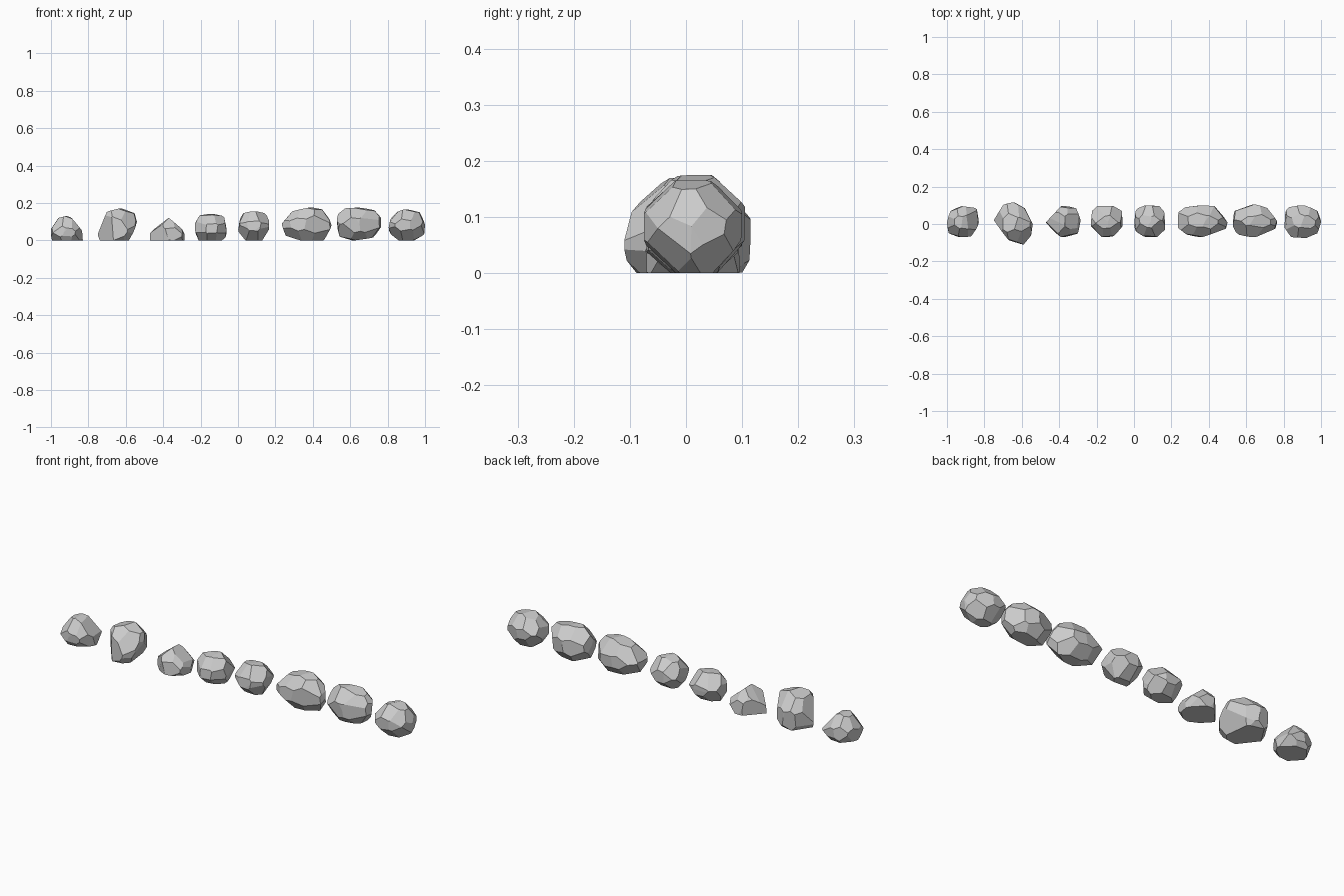
import bpy, bmesh, math, random
from mathutils import Vector

if "Cube" in bpy.data.objects:
    bpy.data.objects.remove(bpy.data.objects["Cube"])


def cut(bm, co, no):
    """Slice away everything on the outer side of a plane and cap the hole."""
    geom = bm.verts[:] + bm.edges[:] + bm.faces[:]
    r = bmesh.ops.bisect_plane(bm, geom=geom, dist=1e-6, plane_co=co,
                               plane_no=no, clear_outer=True)
    edges = [e for e in r['geom_cut'] if isinstance(e, bmesh.types.BMEdge) and e.is_boundary]
    if len(edges) >= 3:
        bmesh.ops.edgenet_fill(bm, edges=edges)


def profile_planes(pts, axis, mid, tilt):
    """Facet planes along a 2D outline (axis 1: x-z outline, axis 2: x-y outline)."""
    cx = sum(p[0] for p in pts) / len(pts)
    cy = sum(p[1] for p in pts) / len(pts)
    pts = sorted(pts, key=lambda p: math.atan2(p[1] - cy, p[0] - cx))
    for a, b in zip(pts, pts[1:] + pts[:1]):
        m = ((a[0] + b[0]) / 2, (a[1] + b[1]) / 2)
        n = Vector((b[1] - a[1], a[0] - b[0])).normalized()
        flat = axis == 1 and max(a[1], b[1]) < 0.001
        t = 0 if flat else random.uniform(-tilt, tilt)
        if axis == 1:
            yield Vector((m[0], mid, m[1])), Vector((n[0], t, n[1]))
        else:
            yield Vector((m[0], m[1], mid)), Vector((n[0], n[1], t))


def rock(name, seed, zc, front, top, k=0.93, tilt=0.12):
    random.seed(seed)
    xs, ys = [p[0] for p in top], [p[1] for p in top]
    c = Vector(((min(xs) + max(xs)) / 2, (min(ys) + max(ys)) / 2, zc))
    s = Vector(((max(xs) - min(xs)) / 2, (max(ys) - min(ys)) / 2,
                max(p[1] for p in front) - zc))
    bm = bmesh.new()
    bmesh.ops.create_cube(bm, size=2)
    # start block: the bounding box of the stone
    z0, z1 = 0.0, zc + s.z
    for v in bm.verts:
        v.co = Vector((c.x + v.co.x * s.x, c.y + v.co.y * s.y, z1 if v.co.z > 0 else z0))
    planes = list(profile_planes(front, 1, c.y, tilt))
    planes += list(profile_planes(top, 2, zc, tilt))
    # chipped corners and long edges
    dirs = [(x, y, z) for x in (-1, 1) for y in (-1, 1) for z in (-1, 1)]
    dirs += [(0, y, z) for y in (-1, 1) for z in (-1, 1)]
    for d in dirs:
        u = Vector([q + random.uniform(-0.2, 0.2) for q in d]).normalized()
        n = Vector((u.x / s.x, u.y / s.y, u.z / s.z))
        p = c + Vector((u.x * s.x, u.y * s.y, u.z * s.z)) * k
        planes.append((p, n))
    for co, no in planes:
        cut(bm, co, no.normalized())
    bmesh.ops.remove_doubles(bm, verts=bm.verts, dist=0.004)
    bmesh.ops.dissolve_limit(bm, angle_limit=math.radians(4), verts=bm.verts, edges=bm.edges)
    bmesh.ops.recalc_face_normals(bm, faces=bm.faces)
    me = bpy.data.meshes.new(name)
    bm.to_mesh(me)
    bm.free()
    bpy.context.collection.objects.link(bpy.data.objects.new(name, me))


# half-buried stones with flat bases
rock("rock_1", 1, 0.045,
     [(-1, .06), (-1, 0), (-.83, 0), (-.835, .05), (-.89, .12), (-.92, .13), (-.96, .12)],
     [(-1, 0), (-.98, .07), (-.92, .095), (-.84, .085), (-.83, 0), (-.87, -.065), (-.93, -.07), (-.99, -.05)])
rock("rock_2", 2, 0.06,
     [(-.75, 0), (-.75, .035), (-.70, .15), (-.63, .17), (-.555, .145), (-.54, .1), (-.59, 0)],
     [(-.75, .02), (-.70, .1), (-.64, .115), (-.585, .085), (-.54, 0), (-.55, -.06), (-.59, -.11), (-.67, -.085)])
rock("rock_3", 3, 0.03,
     [(-.47, 0), (-.47, .04), (-.41, .09), (-.37, .12), (-.3, .06), (-.285, .03), (-.285, 0)],
     [(-.47, .01), (-.39, .095), (-.31, .085), (-.285, .02), (-.3, -.05), (-.38, -.07), (-.41, -.055)])
rock("rock_4", 4, 0.065,
     [(-.21, 0), (-.23, .05), (-.23, .09), (-.205, .135), (-.14, .14), (-.075, .13), (-.06, .05), (-.07, 0)],
     [(-.225, .07), (-.2, .095), (-.11, .095), (-.065, .07), (-.06, -.01), (-.11, -.065), (-.17, -.07), (-.23, -.01)])
# rounder and longer stones
rock("rock_5", 5, 0.078,
     [(0, .05), (.04, 0), (.13, 0), (.165, .06), (.165, .1), (.15, .145), (.09, .155), (.03, .145), (.01, .11)],
     [(0, 0), (.01, .08), (.06, .1), (.15, .095), (.165, .05), (.165, -.03), (.12, -.07), (.05, -.065), (.01, -.04)])
rock("rock_6", 6, 0.085,
     [(.235, .09), (.255, .025), (.34, 0), (.46, 0), (.5, .08), (.49, .11), (.45, .165), (.38, .175), (.29, .155)],
     [(.235, .02), (.235, .085), (.36, .1), (.43, .095), (.5, .01), (.49, -.025), (.36, -.07), (.28, -.055), (.235, -.02)])
rock("rock_7", 7, 0.085,
     [(.53, .09), (.53, .15), (.55, .17), (.63, .175), (.73, .16), (.765, .12), (.765, .07), (.72, .015), (.62, 0), (.54, .02)],
     [(.525, 0), (.54, .07), (.64, .105), (.71, .085), (.765, .01), (.755, -.025), (.65, -.07), (.55, -.055)])
rock("rock_8", 8, 0.083,
     [(.805, .06), (.815, .11), (.85, .15), (.9, .165), (.97, .15), (1, .085), (.995, .03), (.94, 0), (.86, 0), (.82, .03)],
     [(.805, .07), (.83, .09), (.905, .1), (.98, .07), (1, .01), (.98, -.05), (.92, -.075), (.84, -.07), (.805, -.02)])
